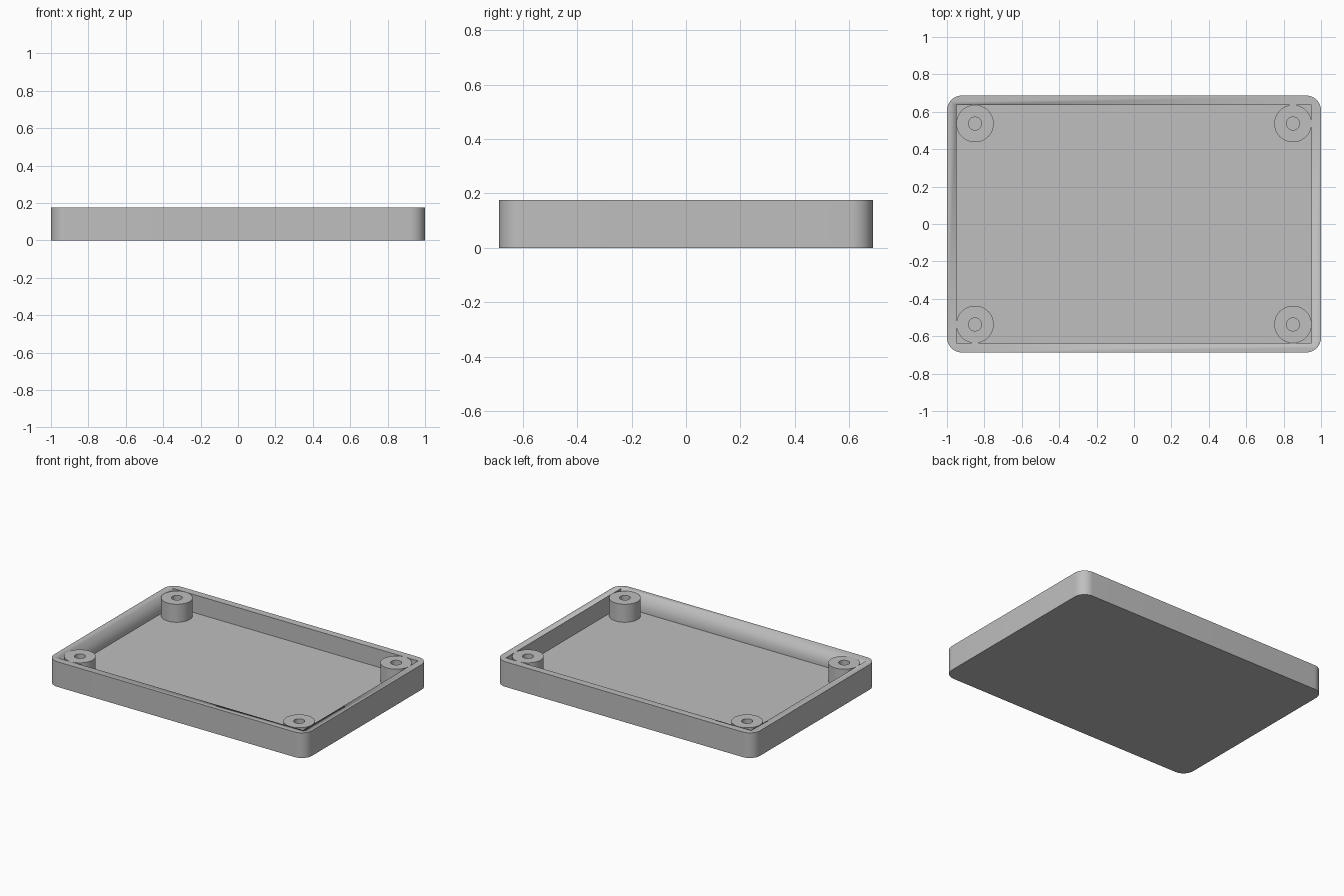
import bpy
import bmesh
import math

HALF_X, HALF_Y, HEIGHT = 1.0, 0.687, 0.176
WALL, FLOOR, CORNER = 0.05, 0.05, 0.08
POST_R, HOLE_R = 0.1, 0.035

cube = bpy.data.objects.get("Cube")
if cube:
    bpy.data.objects.remove(cube, do_unlink=True)

grey = bpy.data.materials.new("grey plastic")
grey.use_nodes = True
colour = (0.52, 0.52, 0.52, 1)
grey.diffuse_color = colour
grey.node_tree.nodes["Principled BSDF"].inputs["Base Color"].default_value = colour


def finish(name, bm):
    """Turn a bmesh into a grey object with smooth round sides."""
    bmesh.ops.recalc_face_normals(bm, faces=bm.faces)
    mesh = bpy.data.meshes.new(name)
    bm.to_mesh(mesh)
    bm.free()
    mesh.materials.append(grey)
    obj = bpy.data.objects.new(name, mesh)
    bpy.context.collection.objects.link(obj)
    bpy.ops.object.select_all(action="DESELECT")
    obj.select_set(True)
    bpy.context.view_layer.objects.active = obj
    bpy.ops.object.shade_smooth_by_angle(angle=math.radians(30))
    return obj


def box(half_x, half_y, bottom, top):
    bm = bmesh.new()
    bmesh.ops.create_cube(bm, size=1)
    for v in bm.verts:
        v.co.x *= 2 * half_x
        v.co.y *= 2 * half_y
        v.co.z = top if v.co.z > 0 else bottom
    return bm


# Tray: block with rounded vertical corners, hollowed by a square-cornered pocket
bm = box(HALF_X, HALF_Y, 0, HEIGHT)
uprights = [e for e in bm.edges if abs(e.verts[0].co.z - e.verts[1].co.z) > 0.01]
bmesh.ops.bevel(bm, geom=uprights, offset=CORNER, segments=12, profile=0.5, affect="EDGES")
tray = finish("tray", bm)

pocket = finish("pocket_cutter", box(HALF_X - WALL, HALF_Y - WALL, FLOOR, HEIGHT + 0.1))
cut = tray.modifiers.new("hollow", "BOOLEAN")
cut.operation = "DIFFERENCE"
cut.solver = "EXACT"
cut.object = pocket
bpy.context.view_layer.objects.active = tray
bpy.ops.object.modifier_apply(modifier=cut.name)
bpy.data.objects.remove(pocket, do_unlink=True)


# Screw posts: tubes standing on the floor, flush with the rim
def screw_post(name, x, y):
    bm = bmesh.new()
    profile = [(HOLE_R, FLOOR), (HOLE_R, HEIGHT), (POST_R, HEIGHT), (POST_R, FLOOR)]
    points = [bm.verts.new((r, 0, z)) for r, z in profile]
    edges = [bm.edges.new(pair) for pair in zip(points, points[1:])]
    bmesh.ops.spin(bm, geom=points + edges, cent=(0, 0, 0), axis=(0, 0, 1),
                   angle=math.tau, steps=48, use_merge=True)
    bmesh.ops.remove_doubles(bm, verts=bm.verts, dist=0.0001)
    # An open tube needs its normals checked against the upward rim
    bmesh.ops.recalc_face_normals(bm, faces=bm.faces)
    rim = next(f for f in bm.faces if abs(f.normal.z) > 0.9)
    flip = rim.normal.z < 0
    post = finish(name, bm)
    if flip:
        post.data.flip_normals()
    post.location = (x, y, 0)


for side, sx in (("left", 1), ("right", -1)):
    for end, sy in (("front", -1), ("back", 1)):
        screw_post(f"{end}_{side}_screw_post",
                   sx * (HALF_X - WALL - POST_R), sy * (HALF_Y - WALL - POST_R))
